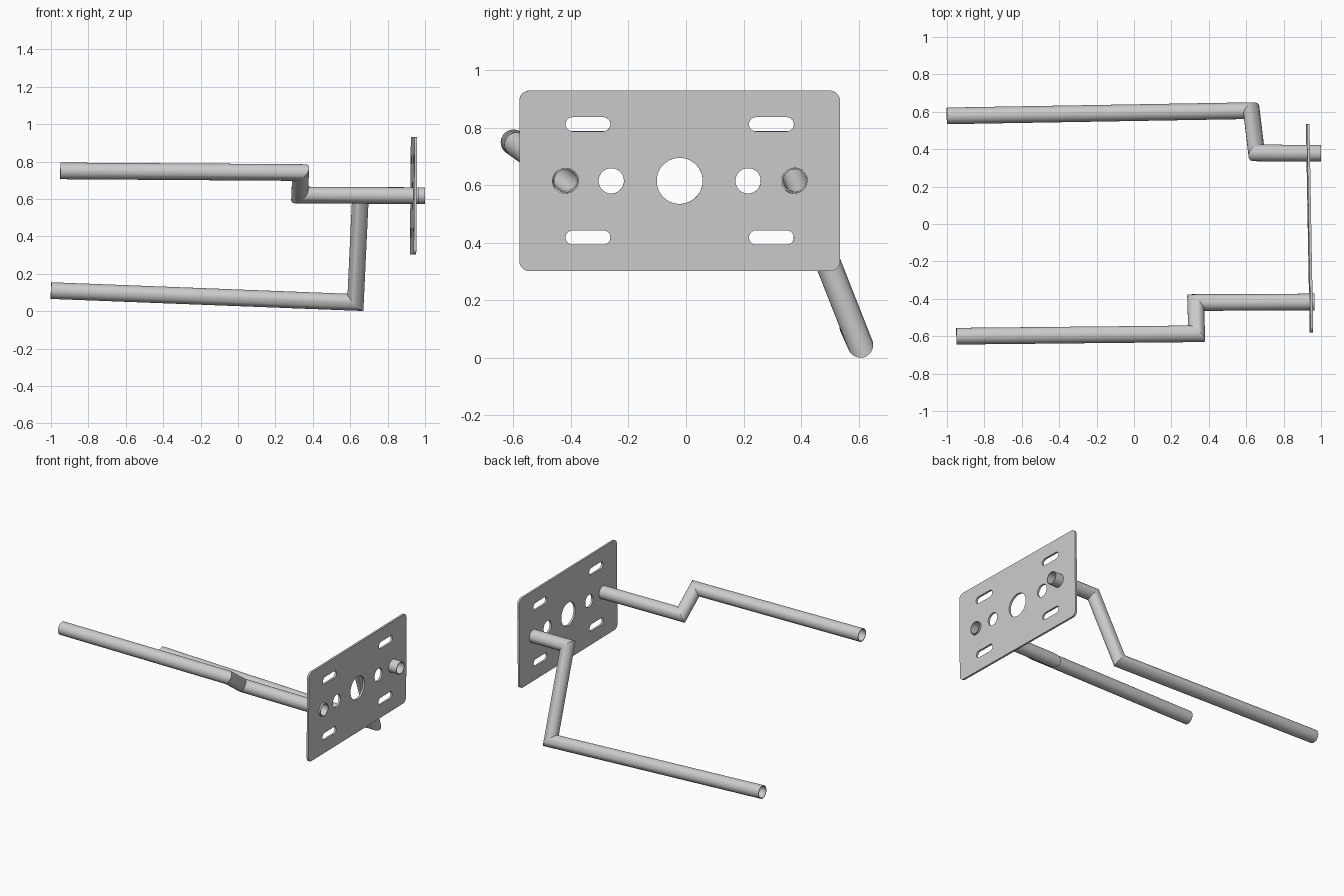
import bpy, bmesh, math
from mathutils import Vector, Matrix

if "Cube" in bpy.data.objects:
    bpy.data.objects.remove(bpy.data.objects["Cube"])

steel = bpy.data.materials.new("light_grey_steel")
steel.use_nodes = True
steel.diffuse_color = (0.6, 0.6, 0.6, 1)
steel.node_tree.nodes["Principled BSDF"].inputs["Base Color"].default_value = (0.6, 0.6, 0.6, 1)

TUBE_R, WALL, SIDES = 0.0445, 0.005, 40


def add_object(name, mesh):
    mesh.materials.clear()
    mesh.materials.append(steel)
    obj = bpy.data.objects.new(name, mesh)
    bpy.context.collection.objects.link(obj)
    return obj


def smooth(obj):
    bpy.ops.object.select_all(action="DESELECT")
    obj.select_set(True)
    bpy.context.view_layer.objects.active = obj
    bpy.ops.object.shade_smooth_by_angle(angle=math.radians(25))


def mitred_rings(path, radius):
    """Rings along a path, each sheared onto the mitre plane of its joint."""
    dirs = [(b - a).normalized() for a, b in zip(path, path[1:])]
    side = dirs[0].orthogonal().normalized()
    up = dirs[0].cross(side)
    angles = [math.tau * i / SIDES for i in range(SIDES)]
    ring = [path[0] + radius * (side * math.cos(a) + up * math.sin(a)) for a in angles]
    rings = [ring]
    for i, d in enumerate(dirs):
        end = path[i + 1]
        normal = d + dirs[i + 1] if i + 1 < len(dirs) else d
        ring = [p + d * ((end - p).dot(normal) / d.dot(normal)) for p in ring]
        rings.append(ring)
    return rings


def bent_tube(name, points):
    path = [Vector(p) for p in points]
    outer = mitred_rings(path, TUBE_R)
    inner = mitred_rings(path, TUBE_R - WALL)
    bm = bmesh.new()
    # Out along the outer wall, back along the bore, closed into a loop
    loops = [[bm.verts.new(p) for p in ring] for ring in outer + inner[::-1]]
    for a, b in zip(loops, loops[1:] + loops[:1]):
        for i in range(SIDES):
            j = (i + 1) % SIDES
            bm.faces.new((a[i], a[j], b[j], b[i]))
    bmesh.ops.recalc_face_normals(bm, faces=bm.faces)
    mesh = bpy.data.meshes.new(name)
    bm.to_mesh(mesh)
    bm.free()
    smooth(add_object(name, mesh))


def rounded_outline(curve, cx, cy, width, height, radius, steps=12):
    """Closed outline; equal width, height and diameter give a circle."""
    spline = curve.splines.new("POLY")
    pts = []
    for k, (sx, sy) in enumerate([(1, 1), (-1, 1), (-1, -1), (1, -1)]):
        ox, oy = cx + sx * (width / 2 - radius), cy + sy * (height / 2 - radius)
        for i in range(steps):
            a = math.pi / 2 * (k + (i + 0.5) / steps)
            pts.append((ox + radius * math.cos(a), oy + radius * math.sin(a)))
    spline.points.add(len(pts) - 1)
    for point, (x, y) in zip(spline.points, pts):
        point.co = (x, y, 0, 1)
    spline.use_cyclic_u = True


# Mounting plate: outline, centre hole, paired round holes and four slots
profile = bpy.data.curves.new("plate_profile", "CURVE")
profile.dimensions = "2D"
profile.fill_mode = "BOTH"
profile.extrude = 0.007
rounded_outline(profile, 0, 0, 1.115, 0.628, 0.035)
rounded_outline(profile, 0, 0, 0.16, 0.16, 0.08)
for s in (-1, 1):
    rounded_outline(profile, s * 0.238, 0, 0.088, 0.088, 0.044)
    rounded_outline(profile, s * 0.398, 0, 0.088, 0.088, 0.044)
    for t in (-1, 1):
        rounded_outline(profile, s * 0.319, t * 0.197, 0.156, 0.049, 0.0245)

helper = bpy.data.objects.new("plate_helper", profile)
bpy.context.collection.objects.link(helper)
graph = bpy.context.evaluated_depsgraph_get()
plate = add_object("mounting_plate", bpy.data.meshes.new_from_object(helper.evaluated_get(graph)))
bpy.data.objects.remove(helper)

# Stand the plate upright across the tubes with its slight tilt
u = Vector((-0.018, 1, 0)).normalized()
n = u.cross(Vector((0.008, 0, 1))).normalized()
v = n.cross(u)
basis = Matrix((u, v, n)).transposed().to_4x4()
plate.matrix_world = Matrix.Translation((0.9385, -0.022, 0.616)) @ basis
bm = bmesh.new()
bm.from_mesh(plate.data)
bmesh.ops.remove_doubles(bm, verts=bm.verts, dist=0.0001)
bmesh.ops.recalc_face_normals(bm, faces=bm.faces)
bm.to_mesh(plate.data)
bm.free()
smooth(plate)

# Bent tubes passing through the plate
bent_tube("right_tube", [(-0.95, -0.6, 0.75), (0.335, -0.587, 0.741),
                         (0.33, -0.42, 0.621), (0.965, -0.417, 0.617)])
bent_tube("left_tube", [(-1.0, 0.578, 0.11), (0.628, 0.606, 0.047),
                        (0.655, 0.38, 0.62), (1.0, 0.378, 0.617)])
